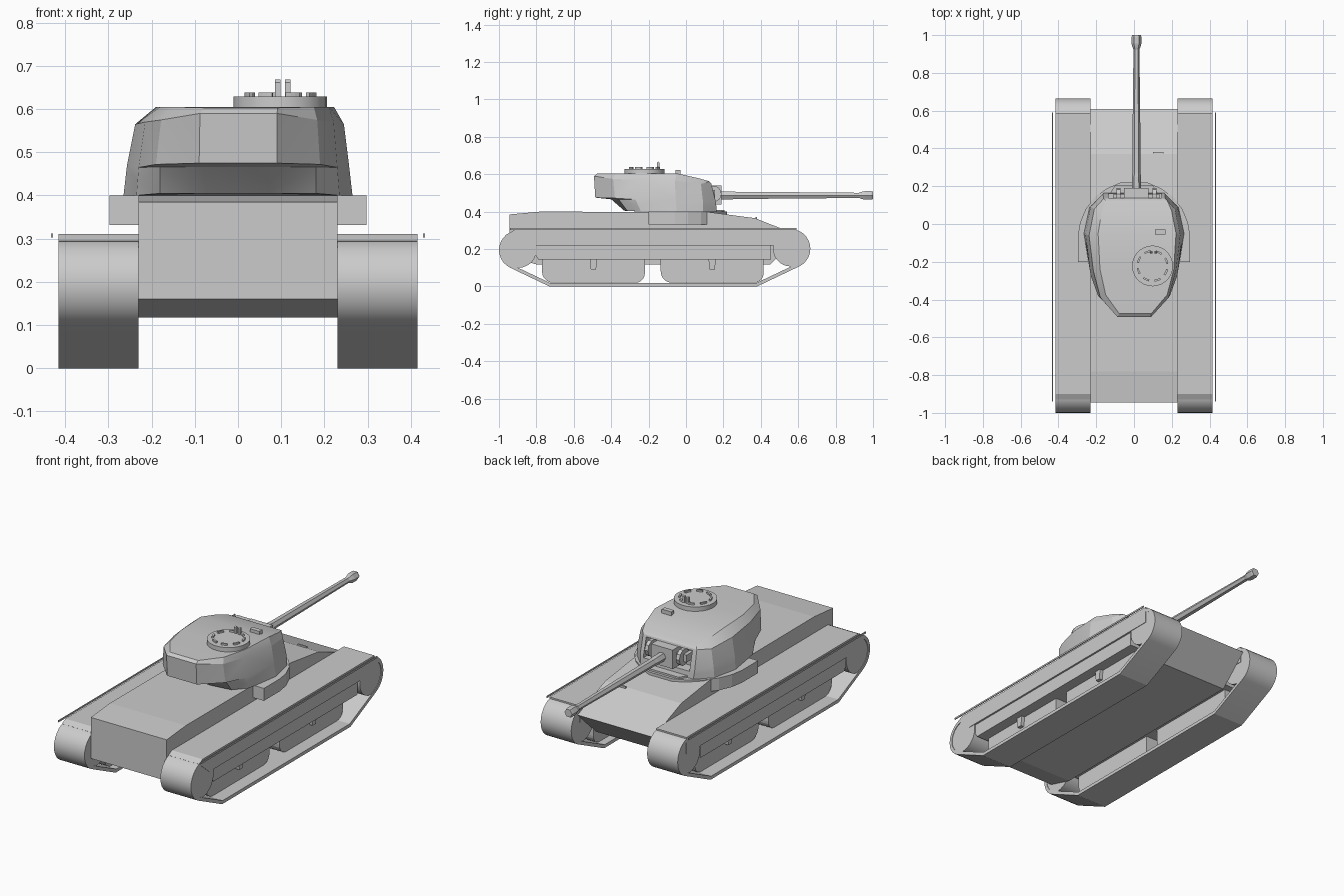
import bpy, bmesh, math
from mathutils import Vector

if "Cube" in bpy.data.objects:
    bpy.data.objects.remove(bpy.data.objects["Cube"])


def finish(name, bm):
    bmesh.ops.recalc_face_normals(bm, faces=bm.faces[:])
    me = bpy.data.meshes.new(name)
    bm.to_mesh(me)
    bm.free()
    ob = bpy.data.objects.new(name, me)
    bpy.context.collection.objects.link(ob)
    return ob


def loft(name, rings, closed=False):
    """Skin equal-length rings; cap the ends, or join last to first."""
    bm = bmesh.new()
    vs = [[bm.verts.new(p) for p in r] for r in rings]
    n = len(vs[0])
    pairs = list(zip(vs, vs[1:] + vs[:1])) if closed else list(zip(vs, vs[1:]))
    for a, b in pairs:
        for i in range(n):
            j = (i + 1) % n
            bm.faces.new((a[i], a[j], b[j], b[i]))
    if not closed:
        bm.faces.new(vs[0])
        bm.faces.new(vs[-1])
    return finish(name, bm)


def prism_x(name, profile, x0, x1):
    """Extrude a (y, z) profile along x."""
    return loft(name, [[(x, y, z) for y, z in profile] for x in (x0, x1)])


def prism_z(name, outline, z0, z1):
    return loft(name, [[(x, y, z) for x, y in outline] for z in (z0, z1)])


def box(name, x0, x1, y0, y1, z0, z1):
    return prism_z(name, [(x0, y0), (x1, y0), (x1, y1), (x0, y1)], z0, z1)


def circle(cx, cy, r, n=24, a0=0.0, a1=None):
    """Full circle, or an arc from a0 to a1 degrees including both ends."""
    if a1 is None:
        angs = [math.tau * i / n for i in range(n)]
    else:
        angs = [math.radians(a0 + (a1 - a0) * i / n) for i in range(n + 1)]
    return [(cx + r * math.cos(a), cy + r * math.sin(a)) for a in angs]


def smooth(ob, angle=30):
    bpy.ops.object.select_all(action='DESELECT')
    ob.select_set(True)
    bpy.context.view_layer.objects.active = ob
    bpy.ops.object.shade_smooth_by_angle(angle=math.radians(angle))


# Hull
prism_x("hull", [(-0.945, 0.16), (-0.945, 0.385), (-0.78, 0.40), (0.12, 0.398),
                 (0.37, 0.365), (0.61, 0.27), (0.45, 0.118), (-0.80, 0.118)], -0.23, 0.23)
box("hull_periscope", 0.10, 0.155, 0.372, 0.38, 0.35, 0.372)

# Turret ring shelf, round at the gun end
half = [(0.297, -0.20), (0.297, -0.06), (0.285, 0.01), (0.255, 0.08), (0.205, 0.145),
        (0.14, 0.19), (0.07, 0.22)]
prism_z("turret_ring_shelf", half + [(-x, y) for x, y in reversed(half)], 0.332, 0.40)


# Running gear, both sides
def track_loop(t):
    return (circle(-0.895, 0.195, 0.105 - t, 12, 90, 245)
            + [(-0.73 + t * 0.3, t), (0.38 - t * 0.3, t)]
            + circle(0.56, 0.202, 0.105 - t, 12, -63, 90))


def bogie_outline(y0, y1):
    return ([(y0, 0.15)] + circle(y0 + 0.06, 0.08, 0.06, 5, 180, 270)
            + circle(y1 - 0.05, 0.07, 0.05, 5, 270, 360) + [(y1, 0.15)])


for s, side in ((-1, "left"), (1, "right")):
    xi, xo = 0.23 * s, 0.415 * s
    # Track band: inner and outer loops on both edges
    o, i = track_loop(0), track_loop(0.018)
    band = loft(f"{side}_track_band", [[(x, y, z) for y, z in p] for x, p in
                                       ((xi, o), (xo, o), (xo, i), (xi, i))], closed=True)
    smooth(band, 20)
    for nm, cy, cz in (("front_wheel", -0.895, 0.195), ("back_wheel", 0.56, 0.202)):
        w = prism_x(f"{side}_{nm}", circle(cy, cz, 0.095, 28), xi + 0.003 * s, xo - 0.003 * s)
        smooth(w)
    # Sponson over the track, and the suspension beam under it
    prism_x(f"{side}_sponson", [(-0.93, 0.295), (-0.84, 0.22), (0.588, 0.22),
                                (0.588, 0.311), (-0.90, 0.311)], xi, xo)
    prism_x(f"{side}_suspension_beam", [(-0.84, 0.222), (-0.79, 0.145), (0.455, 0.145),
                                        (0.455, 0.222)], xi, 0.405 * s)
    for k, (y0, y1) in enumerate(((-0.77, -0.22), (-0.135, 0.415))):
        prism_x(f"{side}_bogie_{k}", bogie_outline(y0, y1), 0.27 * s, 0.345 * s)
        c = (y0 + y1) / 2
        prism_x(f"{side}_bogie_bracket_{k}", [(c - 0.02, 0.15), (c - 0.014, 0.09),
                                              (c + 0.014, 0.09), (c + 0.02, 0.15)],
                0.335 * s, 0.365 * s)
    # Thin outer rail
    box(f"{side}_rail", 0.428 * s, 0.433 * s, -0.94, 0.59, 0.303, 0.312)

# Turret: half columns from the gun end to the bustle, each base / low / shoulder / roof
cols = [
    [(.16, .165, .40), (.165, .16, .45), (.16, .135, .55), (.15, .125, .562)],
    [(.235, .09, .40), (.23, .09, .46), (.21, .08, .548), (.17, .07, .578)],
    [(.265, -.05, .40), (.257, -.055, .47), (.238, -.06, .565), (.19, -.05, .605)],
    [(.235, -.24, .40), (.23, -.27, .465), (.215, -.25, .57), (.18, -.24, .605)],
    [(.18, -.315, .405), (.19, -.38, .472), (.178, -.39, .575), (.15, -.375, .605)],
    [(.07, -.33, .405), (.09, -.485, .475), (.088, -.492, .590), (.078, -.475, .603)],
]
for n, c in enumerate(cols):  # flat underside of the bustle, ahead of its rear edge
    if n < 4:
        under = tuple((a + b) / 2 for a, b in zip(c[0], c[1]))
    else:
        under = (c[1][0] - 0.01, (-0.36, -0.40)[n - 4], 0.466)
    c.insert(1, under)
rings = []
for lv in range(5):
    k = (1, 1, 1, 1.03, 1.17)[lv]
    rings.append([Vector((c[lv][0] * k, *c[lv][1:])) for c in cols]
                 + [Vector((-c[lv][0], *c[lv][1:])) for c in reversed(cols)])
turret = loft("turret", rings)
bm = bmesh.new()
bm.from_mesh(turret.data)
bmesh.ops.triangulate(bm, faces=bm.faces[:])
bm.to_mesh(turret.data)
bm.free()

# Recess for the gun mount, cut out of the turret face
cutter = box("mount_cutter", -0.135, 0.145, 0.10, 0.30, 0.435, 0.54)
cutter.hide_render = True
mod = turret.modifiers.new("recess", 'BOOLEAN')
mod.object, mod.operation, mod.solver = cutter, 'DIFFERENCE', 'EXACT'
bpy.context.view_layer.objects.active = turret
bpy.ops.object.modifier_apply(modifier="recess")
bpy.data.objects.remove(cutter)
smooth(turret, 18)

# Gun mount: block, collar and trunnion lugs
GX, GZ = 0.013, 0.487
box("gun_mount", GX - 0.065, GX + 0.065, 0.09, 0.19, 0.437, 0.54)
for s in (-1, 1):
    prism_x(f"trunnion_{s}", circle(0.145, 0.495, 0.045, 10), GX + s * 0.085, GX + s * 0.105)
    box(f"trunnion_pin_{s}", GX + s * 0.06, GX + s * 0.125, 0.10, 0.155, 0.475, 0.515)
prism_z("turret_lip", [(-0.14, 0.14), (0.14, 0.14), (0.10, 0.205), (-0.10, 0.205)], 0.395, 0.41)

# Barrel with blocky muzzle swelling
steps = [(0.15, .025), (0.25, .024), (0.27, .022), (0.55, .020), (0.72, .018), (0.925, .016),
         (0.94, .022), (0.955, .026), (0.99, .026), (1.0, .023)]
loft("gun_barrel", [[(x, y, z) for x, z in circle(GX, GZ, r, 6)] for y, r in steps])

# Commander cupola with vision blocks and two posts
CX, CY = 0.098, -0.222
smooth(prism_z("cupola", circle(CX, CY, 0.108, 28), 0.59, 0.629))
for k in range(8):
    a0 = k * 45 + 8
    prism_z(f"vision_block_{k}", circle(CX, CY, 0.084, 3, a0, a0 + 24)
            + circle(CX, CY, 0.074, 3, a0 + 24, a0), 0.625, 0.638)
for k, x in enumerate((0.092, 0.115)):
    smooth(prism_x(f"sight_post_{k}", [(-0.156, 0.625), (-0.142, 0.625), (-0.142, 0.662),
                                       (-0.149, 0.668), (-0.156, 0.662)], x - 0.006, x + 0.006))
box("roof_periscope", 0.11, 0.168, -0.055, -0.03, 0.59, 0.622)
